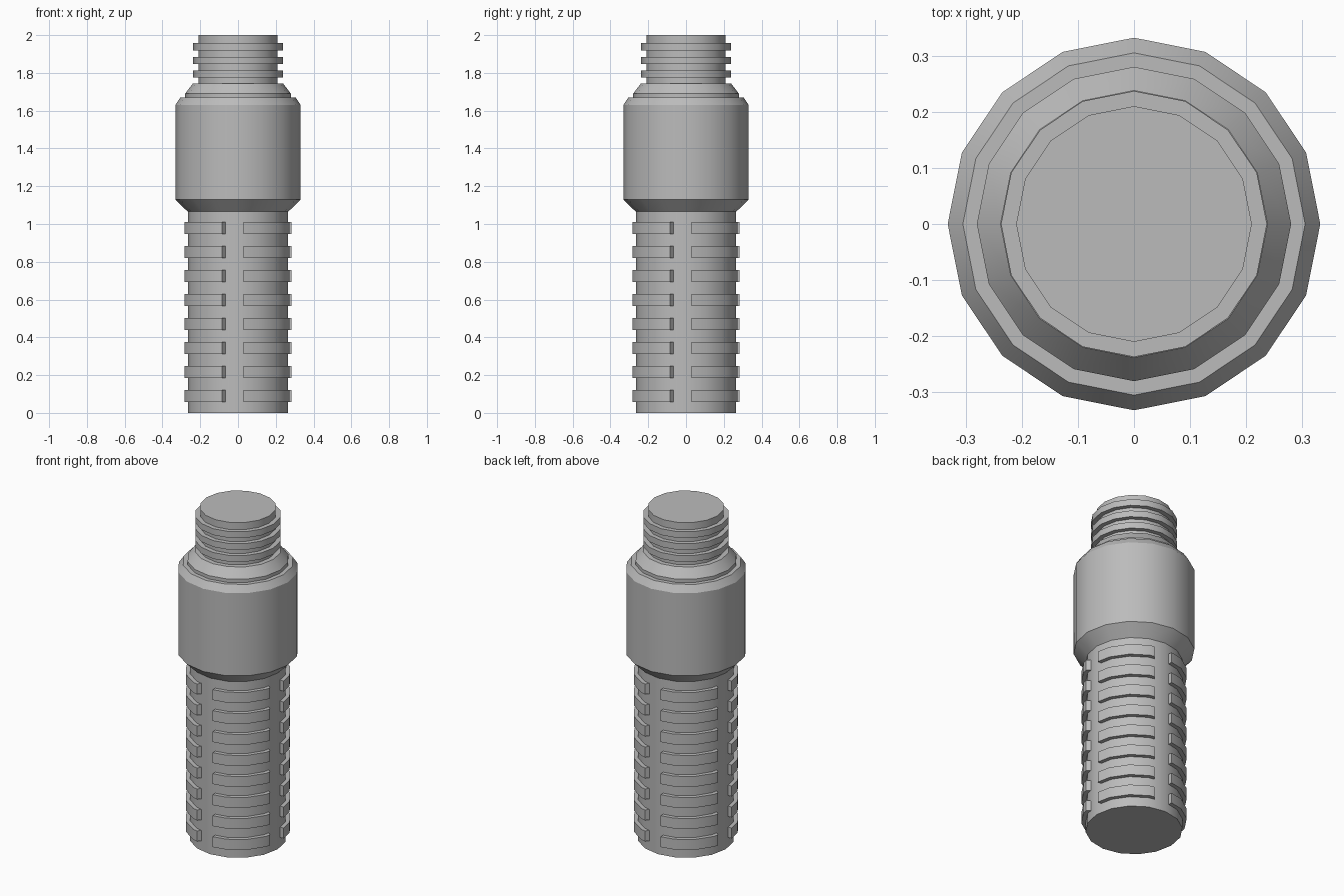
import bpy, bmesh
from math import cos, sin, radians, pi

SIDES = 16

cube = bpy.data.objects.get("Cube")
if cube:
    bpy.data.objects.remove(cube, do_unlink=True)

grey = bpy.data.materials.new("plain grey")
grey.use_nodes = True
grey.diffuse_color = (0.5, 0.5, 0.5, 1)
grey.node_tree.nodes["Principled BSDF"].inputs["Base Color"].default_value = (0.5, 0.5, 0.5, 1)


def finish(name, bm):
    """Turn a bmesh into a shaded object with the shared material."""
    bmesh.ops.recalc_face_normals(bm, faces=bm.faces)
    mesh = bpy.data.meshes.new(name)
    bm.to_mesh(mesh)
    bm.free()
    mesh.materials.append(grey)
    obj = bpy.data.objects.new(name, mesh)
    bpy.context.collection.objects.link(obj)
    bpy.ops.object.select_all(action="DESELECT")
    obj.select_set(True)
    bpy.context.view_layer.objects.active = obj
    bpy.ops.object.shade_smooth_by_angle(angle=radians(30))
    return obj


def lathe(name, profile):
    """Closed turned solid from (radius, height) pairs, bottom to top."""
    bm = bmesh.new()
    rings = [[bm.verts.new((r * cos(2 * pi * i / SIDES), r * sin(2 * pi * i / SIDES), z))
              for i in range(SIDES)] for r, z in profile]
    for low, high in zip(rings, rings[1:]):
        for i in range(SIDES):
            j = (i + 1) % SIDES
            bm.faces.new((low[i], low[j], high[j], high[i]))
    bm.faces.new(rings[0][::-1])
    bm.faces.new(rings[-1])
    return finish(name, bm)


def on_facet(radius, degrees):
    """Point on the outline of the many-sided section at a given angle."""
    step = 360 / SIDES
    off = degrees % step - step / 2
    r = radius * cos(radians(step / 2)) / cos(radians(off))
    return r * cos(radians(degrees)), r * sin(radians(degrees))


def grip_rib(bm, turn, z0, z1):
    """Curved raised bar following the handle facets, with slanted ends."""
    outer = [on_facet(0.29, turn + a) for a in (6, 22.5, 45, 67.5, 73)]
    inner = [on_facet(0.25, turn + a) for a in (7, 22.5, 45, 67.5, 77)]
    layers = [[[bm.verts.new((x, y, z)) for x, y in line] for line in (outer, inner)]
              for z in (z0, z1)]
    (ob, ib), (ot, it) = layers
    for k in range(len(outer) - 1):
        bm.faces.new((ob[k], ob[k + 1], ot[k + 1], ot[k]))
        bm.faces.new((ib[k + 1], ib[k], it[k], it[k + 1]))
        bm.faces.new((ot[k], ot[k + 1], it[k + 1], it[k]))
        bm.faces.new((ib[k], ib[k + 1], ob[k + 1], ob[k]))
    for k in (0, -1):
        bm.faces.new((ob[k], ot[k], it[k], ib[k]))


# Main turned parts
lathe("handle", [(0.266, 0), (0.266, 1.08)])
lathe("collar", [(0.266, 1.065), (0.332, 1.13), (0.332, 1.63), (0.305, 1.67)])
lathe("shoulder", [(0.28, 1.65), (0.28, 1.69), (0.238, 1.745)])
lathe("neck", [(0.21, 1.7), (0.21, 2.0)])

# Thread rings around the neck
for n in range(3):
    z = 1.775 + 0.072 * n
    lathe(f"thread_ring_{n + 1}", [(0.237, z), (0.237, z + 0.038)])

# Grip ribs: eight rows, four around
bm = bmesh.new()
for row in range(8):
    z = 0.058 + 0.127 * row
    for quarter in range(4):
        grip_rib(bm, 90 * quarter, z, z + 0.063)
finish("grip_ribs", bm)
